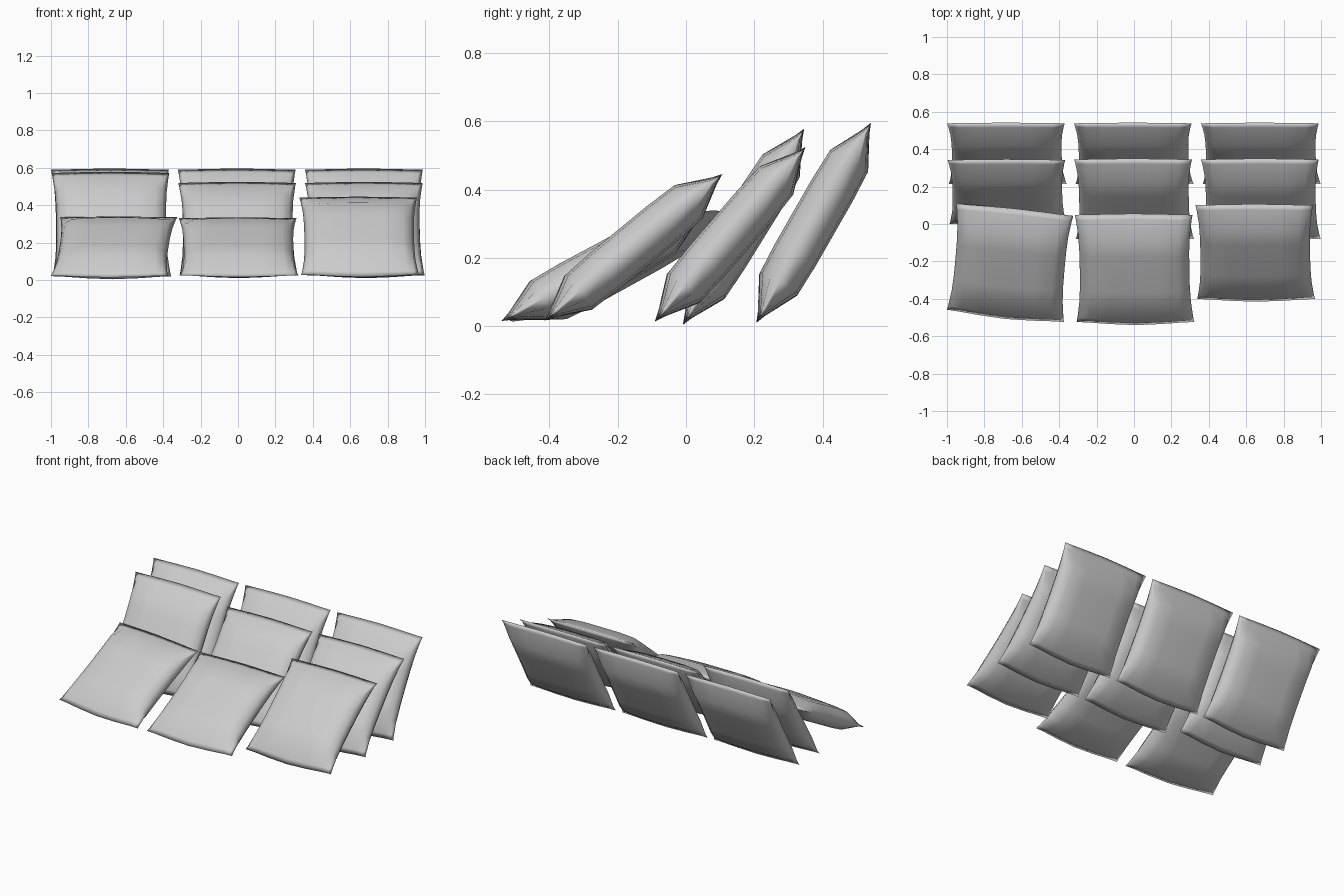
import bpy
import bmesh
import math
from mathutils import Matrix

cube = bpy.data.objects.get("Cube")
if cube:
    bpy.data.objects.remove(cube)

# Plain cloth colour
cloth = bpy.data.materials.new("light_grey_cloth")
cloth.use_nodes = True
cloth.diffuse_color = (0.6, 0.6, 0.6, 1)
cloth.node_tree.nodes["Principled BSDF"].inputs["Base Color"].default_value = (0.6, 0.6, 0.6, 1)

HALF_W, HALF_L, HALF_T = 0.315, 0.338, 0.068
# Spacing from centre to seam, and padding there: across, then along the pillow
ACROSS = [0, 0.45, 0.8, 0.94, 1]
PAD_ACROSS = [1, 1, 0.9, 0.5, 0]
ALONG = [0, 0.32, 0.62, 0.91, 1]
PAD_ALONG = [1, 1, 0.94, 0.18, 0]
N = len(ALONG) - 1


def pillow_mesh():
    """Two padded panels joined along a pinched seam."""
    bm = bmesh.new()
    for side in (1, -1):
        panel = bmesh.ops.create_grid(bm, x_segments=2 * N, y_segments=2 * N, size=N)["verts"]
        for vert in panel:
            i, j = round(vert.co.x), round(vert.co.y)
            u = math.copysign(ACROSS[abs(i)], i)
            v = math.copysign(ALONG[abs(j)], j)
            # side seams draw in, lower and upper seams bow out mid-way
            x = u * HALF_W * (1 - 0.07 * (1 - abs(v) ** 3)) - 0.005 * v
            bow = 1 - (1 - u * u) ** 2
            y = v * (HALF_L - (0.007 if v > 0 else 0.018) * bow)
            z = side * HALF_T * PAD_ACROSS[abs(i)] * PAD_ALONG[abs(j)]
            vert.co = (x, y, z)
    bmesh.ops.remove_doubles(bm, verts=bm.verts, dist=0.0005)
    bmesh.ops.recalc_face_normals(bm, faces=bm.faces)
    mesh = bpy.data.meshes.new("pillow")
    bm.to_mesh(mesh)
    bm.free()
    mesh.shade_smooth()
    mesh.materials.append(cloth)
    return mesh


def add_pillow(name, x, low, high, yaw=0):
    """Lean a pillow between its lower and upper seam, given as (y, z)."""
    obj = bpy.data.objects.new(name, pillow_mesh())
    bpy.context.collection.objects.link(obj)
    tilt = math.atan2(high[1] - low[1], high[0] - low[0])
    centre = (x, (low[0] + high[0]) / 2, (low[1] + high[1]) / 2)
    obj.matrix_world = (Matrix.Translation(centre) @ Matrix.Rotation(math.radians(yaw), 4, "Z")
                        @ Matrix.Rotation(tilt, 4, "X"))


# Back row, all leaning alike
for label, x in (("right", -0.68), ("middle", -0.002), ("left", 0.678)):
    add_pillow("back_pillow_" + label, x, (0.205, 0.008), (0.543, 0.598))

# Middle row
add_pillow("centre_pillow_right", -0.677, (-0.01, 0.003), (0.347, 0.58))
add_pillow("centre_pillow_middle", 0, (-0.092, 0.013), (0.35, 0.525))
add_pillow("centre_pillow_left", 0.678, (-0.092, 0.013), (0.35, 0.525))

# Front row, lying flatter
add_pillow("front_pillow_right", -0.663, (-0.51, 0.013), (0.085, 0.34), yaw=-6)
add_pillow("front_pillow_middle", 0.003, (-0.545, 0.013), (0.06, 0.337))
add_pillow("front_pillow_left", 0.648, (-0.417, 0.015), (0.108, 0.447))
